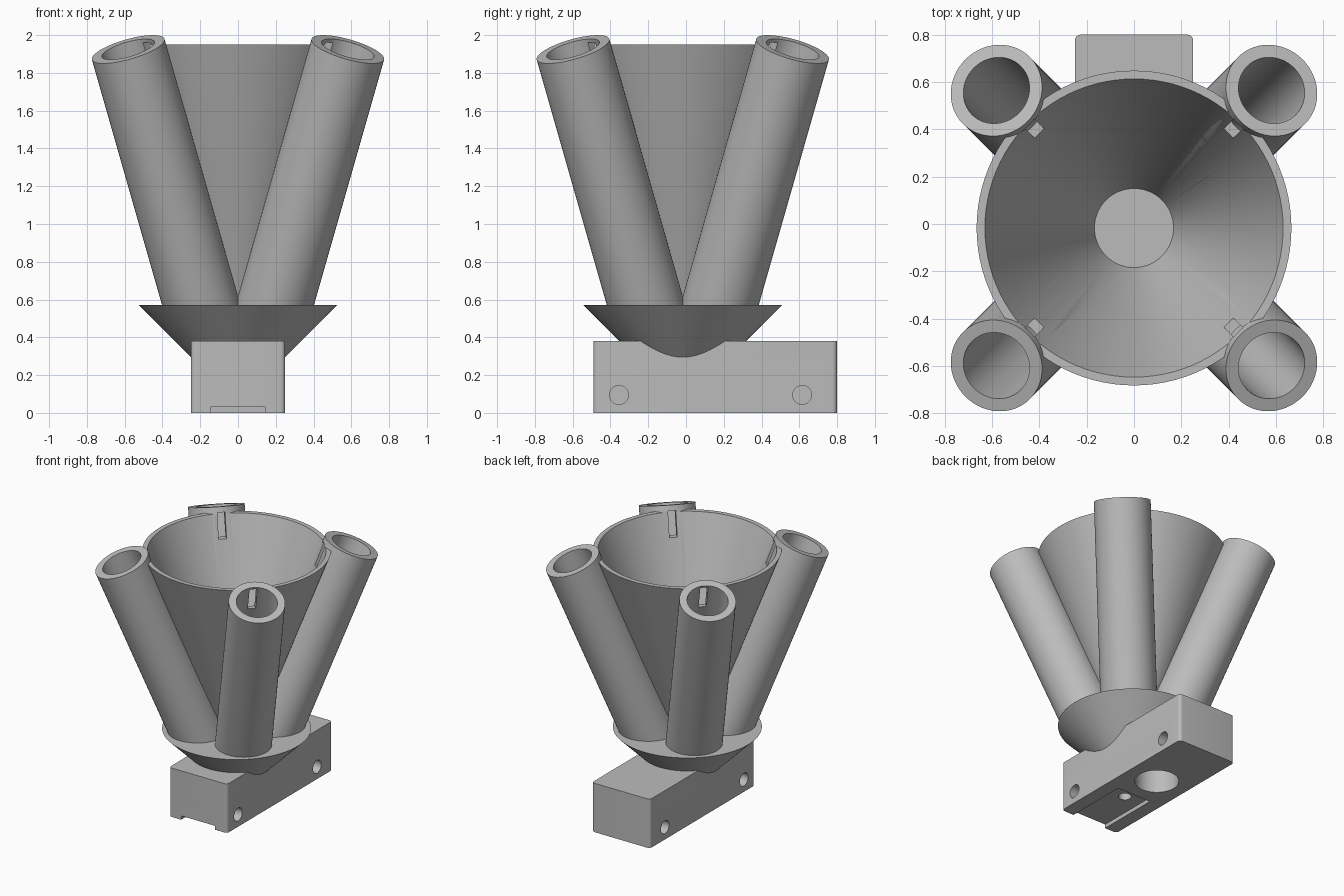
import bpy, bmesh, math
from mathutils import Vector, Matrix

if "Cube" in bpy.data.objects:
    bpy.data.objects.remove(bpy.data.objects["Cube"])

grey = bpy.data.materials.new("plain grey")
grey.use_nodes = True
grey.diffuse_color = (0.5, 0.5, 0.5, 1)
grey.node_tree.nodes["Principled BSDF"].inputs["Base Color"].default_value = (0.5, 0.5, 0.5, 1)

CENTRE = Vector((0, -0.017, 0))
TILT = math.radians(22)
RIM = 1.95            # height of the bowl rim
DIAGONALS = [("front_left", 1, -1), ("front_right", -1, -1),
             ("back_left", 1, 1), ("back_right", -1, 1)]


def finish(name, bm):
    bmesh.ops.recalc_face_normals(bm, faces=bm.faces)
    mesh = bpy.data.meshes.new(name)
    bm.to_mesh(mesh)
    bm.free()
    mesh.materials.append(grey)
    obj = bpy.data.objects.new(name, mesh)
    bpy.context.collection.objects.link(obj)
    return obj


def lathe(name, profile, steps=96):
    """Spin an (r, z) profile that starts and ends on the axis."""
    bm = bmesh.new()
    verts = [bm.verts.new((r, 0, z)) for r, z in profile]
    edges = [bm.edges.new(pair) for pair in zip(verts, verts[1:])]
    bmesh.ops.spin(bm, geom=verts + edges, cent=(0, 0, 0), axis=(0, 0, 1),
                   angle=math.tau, steps=steps)
    bmesh.ops.remove_doubles(bm, verts=bm.verts, dist=1e-4)
    bmesh.ops.translate(bm, verts=bm.verts, vec=CENTRE)
    return finish(name, bm)


def cylinder(name, start, end, radius, cut_z=None):
    start, end = Vector(start), Vector(end)
    axis = end - start
    matrix = Matrix.Translation((start + end) / 2) @ axis.to_track_quat("Z", "Y").to_matrix().to_4x4()
    bm = bmesh.new()
    bmesh.ops.create_cone(bm, cap_ends=True, segments=64, radius1=radius, radius2=radius,
                          depth=axis.length, matrix=matrix)
    if cut_z is not None:  # trim flat below this height
        geom = bm.verts[:] + bm.edges[:] + bm.faces[:]
        cut = bmesh.ops.bisect_plane(bm, geom=geom, plane_co=(0, 0, cut_z),
                                     plane_no=(0, 0, 1), clear_inner=True)
        rim = [e for e in cut["geom_cut"] if isinstance(e, bmesh.types.BMEdge)]
        bmesh.ops.edgeloop_fill(bm, edges=rim)
    return finish(name, bm)


def box(name, low, high, turn=0, round_corners=0):
    low, high = Vector(low), Vector(high)
    bm = bmesh.new()
    bmesh.ops.create_cube(bm, size=1)
    bmesh.ops.scale(bm, verts=bm.verts, vec=high - low)
    bmesh.ops.translate(bm, verts=bm.verts, vec=(low + high) / 2)
    if round_corners:
        upright = [e for e in bm.edges if abs(e.verts[0].co.z - e.verts[1].co.z) > 0.1]
        bmesh.ops.bevel(bm, geom=upright, offset=round_corners, segments=6,
                        profile=0.5, affect="EDGES")
    if turn:
        bmesh.ops.rotate(bm, verts=bm.verts, matrix=Matrix.Rotation(turn, 3, "Z"))
        bmesh.ops.translate(bm, verts=bm.verts, vec=CENTRE)
    return finish(name, bm)


def carve(obj, cutters):
    bpy.context.view_layer.objects.active = obj
    for cutter in cutters:
        mod = obj.modifiers.new("cut", "BOOLEAN")
        mod.operation, mod.solver, mod.object = "DIFFERENCE", "EXACT", cutter
        bpy.ops.object.modifier_apply(modifier=mod.name)


# Conical bowl and the cavity it keeps clear
wall = [(0.63, RIM), (0.167, 0.73), (0, 0.73)]
bowl = lathe("bowl", [(0, 0.5), (0.114, 0.5), (0.665, RIM)] + wall)
cavity = lathe("cavity_cutter", [(0, RIM)] + wall)

# Flared dish under the tubes
dish = lathe("dish", [(0, 0.25), (0.205, 0.25), (0.525, 0.57), (0, 0.57)])

# Four leaning tubes, each with a bore and a slot through to the bowl
parts, cutters = [bowl, dish], [cavity]
for label, sx, sy in DIAGONALS:
    outward = Vector((sx, sy, 0)).normalized()
    axis = outward * math.sin(TILT) + Vector((0, 0, math.cos(TILT)))
    top = CENTRE + outward * 0.822 + Vector((0, 0, 1.925))
    tube = cylinder(label + "_tube", top - axis * 1.75, top, 0.2, cut_z=0.53)
    bore = cylinder(label + "_bore_cutter", top - axis * 1.3, top + axis * 0.1, 0.145)
    slot = box(label + "_slot_cutter", (0.5, -0.028, 1.78), (0.74, 0.028, 1.962),
               turn=math.atan2(sy, sx))
    carve(tube, [cavity, bore, slot])
    carve(bowl, [bore, slot])
    parts.append(tube)
    cutters += [bore, slot]

# Base block with side holes, underside socket, groove and pilot hole
block = box("base_block", (-0.25, -0.49, 0), (0.25, 0.8, 0.38), round_corners=0.025)
block_cutters = [
    cylinder("socket_cutter", (0, 0.25, -0.1), (0, 0.25, 0.22), 0.155),
    box("groove_cutter", (-0.145, -0.6, -0.1), (0.145, 0, 0.03)),
    cylinder("pilot_cutter", (0, -0.1, -0.1), (0, -0.1, 0.2), 0.045),
]
for y in (-0.355, 0.615):
    for side in (-1, 1):
        block_cutters.append(cylinder("side_hole_cutter", (side * 0.13, y, 0.095),
                                      (side * 0.35, y, 0.095), 0.05))
carve(block, block_cutters)
parts.append(block)

for cutter in cutters + block_cutters:
    bpy.data.objects.remove(cutter)

# Smooth the round walls, keep edges crisp
bpy.ops.object.select_all(action="DESELECT")
for part in parts:
    part.select_set(True)
bpy.context.view_layer.objects.active = block
bpy.ops.object.shade_smooth_by_angle(angle=math.radians(30))
